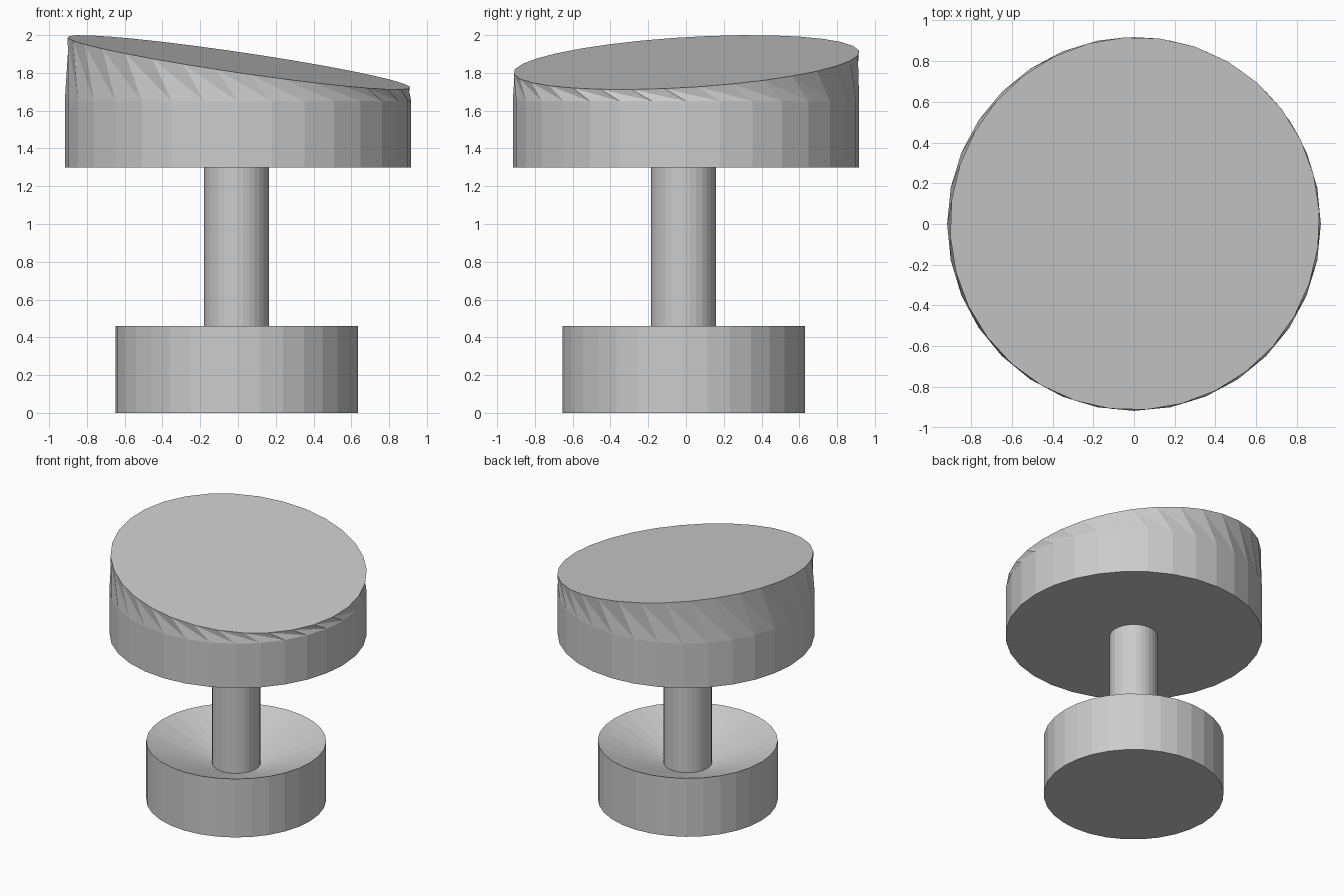
import bpy, bmesh
from math import sin, cos, pi, radians
from mathutils import Vector

if "Cube" in bpy.data.objects:
    bpy.data.objects.remove(bpy.data.objects["Cube"])

N = 32
CENTRE = (-0.007, -0.012)


def ring(bm, r, z, centre=CENTRE):
    return [bm.verts.new((centre[0] + r * cos(2 * pi * i / N),
                          centre[1] + r * sin(2 * pi * i / N), z)) for i in range(N)]


def bridge(bm, a, b):
    for i in range(N):
        j = (i + 1) % N
        bm.faces.new((a[i], a[j], b[j], b[i]))


def finish(bm, name):
    bmesh.ops.recalc_face_normals(bm, faces=bm.faces[:])
    mesh = bpy.data.meshes.new(name)
    bm.to_mesh(mesh)
    bm.free()
    obj = bpy.data.objects.new(name, mesh)
    bpy.context.collection.objects.link(obj)


def lathe(name, profile):
    bm = bmesh.new()
    rings = [ring(bm, r, z) for r, z in profile]
    for a, b in zip(rings, rings[1:]):
        bridge(bm, a, b)
    bm.faces.new(rings[0])
    bm.faces.new(rings[-1])
    finish(bm, name)


# Dished base and stem as one continuous turned piece
lathe("base_and_stem", [(0.642, 0), (0.642, 0.46), (0.172, 0.285), (0.172, 1.3)])

# Head: straight drum, then a slanted disc slightly twisted against it
bm = bmesh.new()
bottom = ring(bm, 0.917, 1.3, (0, 0))
shoulder = ring(bm, 0.917, 1.65, (0, 0))
tilt = Vector((0, 0, 1)).rotation_difference(Vector((0.147, -0.06, 1)).normalized())
twist = radians(-7.5)
top = []
for i in range(N):
    t = 2 * pi * i / N + twist
    p = tilt @ Vector((0.917 * cos(t), 0.917 * sin(t), 0))
    top.append(bm.verts.new(p + Vector((0.004, 0.002, 1.856))))
bridge(bm, bottom, shoulder)
for i in range(N):
    j = (i + 1) % N
    bm.faces.new((shoulder[i], shoulder[j], top[i]))
    bm.faces.new((shoulder[j], top[j], top[i]))
bm.faces.new(bottom)
bm.faces.new(top)
finish(bm, "slanted_head")
